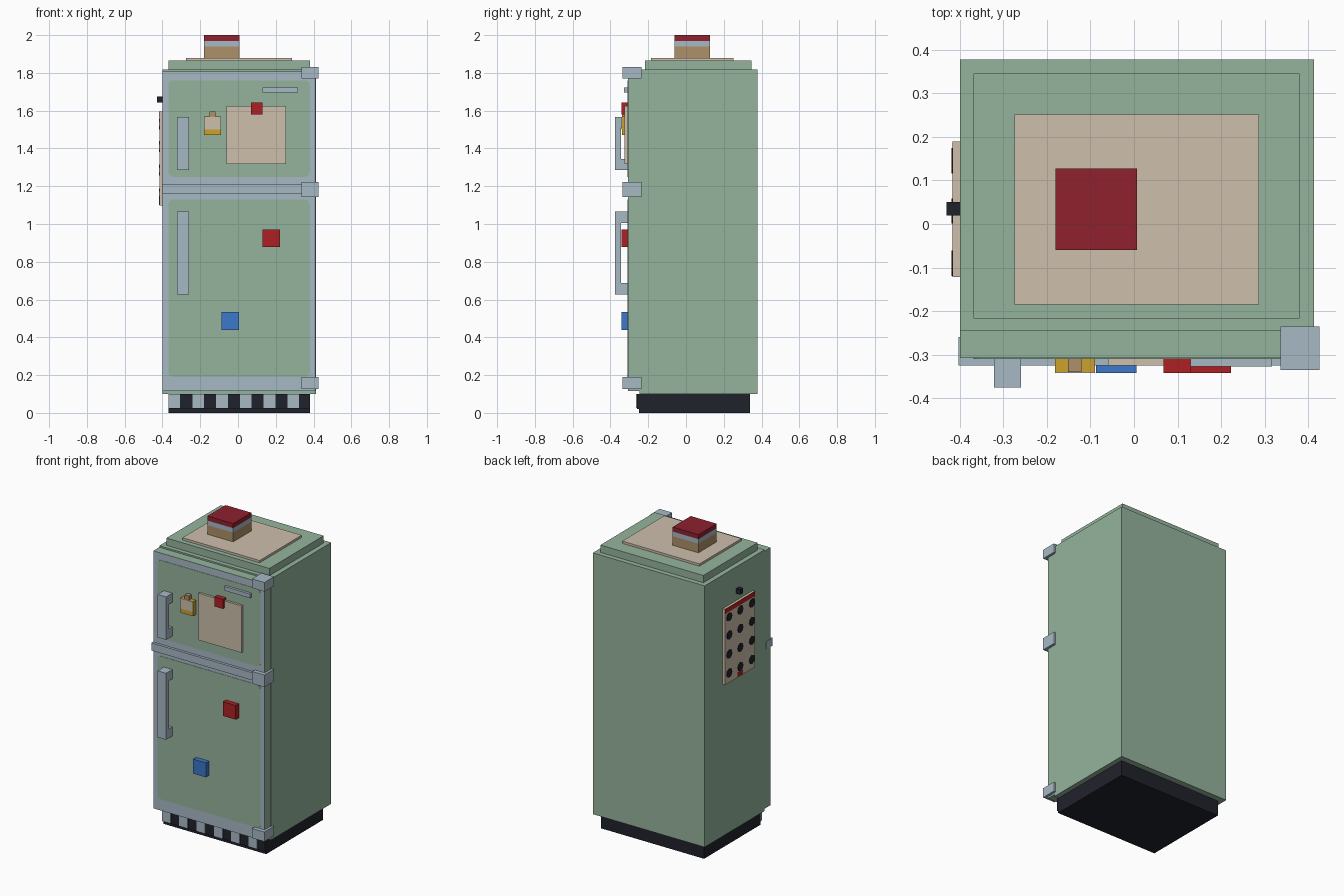
import bpy, bmesh, math
from mathutils import Matrix

cube = bpy.data.objects.get("Cube")
if cube:
    bpy.data.objects.remove(cube, do_unlink=True)


def material(name, hex_code):
    """Flat material from an sRGB hex string, stored as linear values."""
    rgb = [int(hex_code[i:i + 2], 16) / 255 for i in (0, 2, 4)]
    col = [c / 12.92 if c <= 0.04 else ((c + 0.055) / 1.055) ** 2.4 for c in rgb] + [1]
    m = bpy.data.materials.new(name)
    m.use_nodes = True
    m.diffuse_color = col
    m.node_tree.nodes["Principled BSDF"].inputs["Base Color"].default_value = col
    return m


GREEN = material("sage green", "95B49D")
GREY = material("blue grey metal", "A7B9C5")
TAN = material("paper tan", "CDBFAC")
RED = material("red", "AE2024")
MAROON = material("dark red", "8E212F")
BLUE = material("blue", "3C78C8")
BLACK = material("black", "20222B")
BROWN = material("cardboard brown", "AE9068")
GOLD = material("gold", "CCA22F")


def finish(name, bm, mats):
    me = bpy.data.meshes.new(name)
    bm.to_mesh(me)
    bm.free()
    for m in mats:
        me.materials.append(m)
    ob = bpy.data.objects.new(name, me)
    bpy.context.collection.objects.link(ob)
    return ob


def box(name, x, y, z, mat, front=None, corner=0):
    """Box from (min, max) ranges; front colours the -y face, corner rounds it in x-z."""
    bm = bmesh.new()
    bmesh.ops.create_cube(bm, size=1)
    for v in bm.verts:
        v.co = [(a + b) / 2 + c * (b - a) for (a, b), c in zip((x, y, z), v.co)]
    bm.normal_update()
    if front:
        for f in bm.faces:
            f.material_index = int(f.normal.y < -0.9)
    if corner:
        edges = [e for e in bm.edges if abs(e.verts[0].co.y - e.verts[1].co.y) > 1e-5]
        bmesh.ops.bevel(bm, geom=edges, offset=corner, segments=4, profile=0.5, affect='EDGES')
    return finish(name, bm, [mat, front] if front else [mat])


# Cabinet, plinth and stepped top
FRONT = -0.308
box("cabinet", (-0.40, 0.413), (-0.246, 0.378), (0.10, 1.817), GREEN)
box("plinth", (-0.368, 0.38), (-0.25, 0.338), (0, 0.10), BLACK)
box("top_step", (-0.368, 0.38), (-0.217, 0.346), (1.81, 1.865), GREEN)

# Plinth grille with pale slats
box("grille", (-0.368, 0.38), (-0.26, -0.24), (0.02, 0.10), BLACK)
for i in range(6):
    x = -0.368 + i * 0.126
    box(f"grille_slat_{i + 1}", (x, x + 0.062), (-0.266, -0.25), (0.025, 0.10), GREY)

# Doors with rounded green panels on a metal frame
for name, z, pz in (("upper", (1.20, 1.807), (1.25, 1.76)),
                    ("lower", (0.115, 1.165), (0.19, 1.13))):
    box(name + "_door", (-0.40, 0.41), (FRONT, -0.245), z, GREEN, front=GREY)
    box(name + "_door_panel", (-0.368, 0.38), (FRONT - 0.002, FRONT + 0.004), pz, GREEN, corner=0.025)
box("door_divider", (-0.403, 0.408), (-0.325, -0.26), (1.158, 1.208), GREY)
box("divider_core", (-0.40, 0.41), (-0.30, -0.24), (1.16, 1.205), GREEN)

# Hinges down the left side
for name, z in (("top", (1.77, 1.83)), ("middle", (1.142, 1.222)), ("bottom", (0.127, 0.19))):
    box(name + "_hinge", (0.336, 0.426), (-0.335, -0.235), z, GREY)

# Handles: a bar held off the door by two mounts
for name, (z0, z1) in (("upper", (1.285, 1.567)), ("lower", (0.628, 1.065))):
    x = (-0.322, -0.26)
    box(name + "_handle_bar", x, (-0.375, -0.345), (z0, z1), GREY)
    for end, za in (("bottom", z0), ("top", z1 - 0.06)):
        box(f"{name}_handle_{end}_mount", x, (-0.346, FRONT), (za, za + 0.06), GREY)

# Plate, note and magnets on the doors
box("name_plate", (0.13, 0.317), (-0.327, FRONT), (1.695, 1.722), GREY)
box("door_note", (-0.06, 0.253), (-0.325, FRONT), (1.318, 1.626), TAN)
box("note_magnet", (0.068, 0.13), (-0.342, FRONT), (1.58, 1.642), RED)
box("red_magnet", (0.13, 0.223), (-0.342, FRONT), (0.877, 0.97), RED)
box("blue_magnet", (-0.087, 0.006), (-0.342, FRONT), (0.44, 0.535), BLUE)

# Bottle magnet with a pale label
box("bottle_body", (-0.181, -0.089), (-0.34, FRONT), (1.472, 1.568), GOLD)
box("bottle_label", (-0.181, -0.089), (-0.342, -0.339), (1.50, 1.567), TAN)
box("bottle_neck", (-0.151, -0.12), (-0.34, FRONT), (1.568, 1.596), BROWN)

# Mat and stacked box on top
box("top_mat", (-0.274, 0.287), (-0.185, 0.252), (1.86, 1.88), TAN)
for name, z, mat in (("base", (1.88, 1.94), BROWN), ("band", (1.94, 1.97), GREY),
                     ("lid", (1.97, 2.0), MAROON)):
    box("top_box_" + name, (-0.18, 0.007), (-0.06, 0.128), z, mat)

# Calendar pinned on the right side
SHEET = -0.416
box("calendar", (SHEET, -0.40), (-0.122, 0.19), (1.097, 1.596), TAN)
box("calendar_header", (SHEET - 0.001, SHEET + 0.003), (-0.122, 0.19), (1.565, 1.596), RED)
box("calendar_mark", (SHEET - 0.001, SHEET + 0.003), (0.005, 0.06), (1.10, 1.13), RED)
box("calendar_pin", (-0.43, -0.40), (0.02, 0.05), (1.642, 1.675), BLACK)
dots = bmesh.new()
for y in (0.145, 0.03, -0.09):
    for z in (1.53, 1.41, 1.285, 1.16):
        place = Matrix.Translation((SHEET - 0.001, y, z)) @ Matrix.Rotation(math.pi / 2, 4, 'Y')
        bmesh.ops.create_cone(dots, cap_ends=True, segments=8, radius1=0.029, radius2=0.029,
                              depth=0.004, matrix=place)
finish("calendar_dots", dots, [BLACK])
